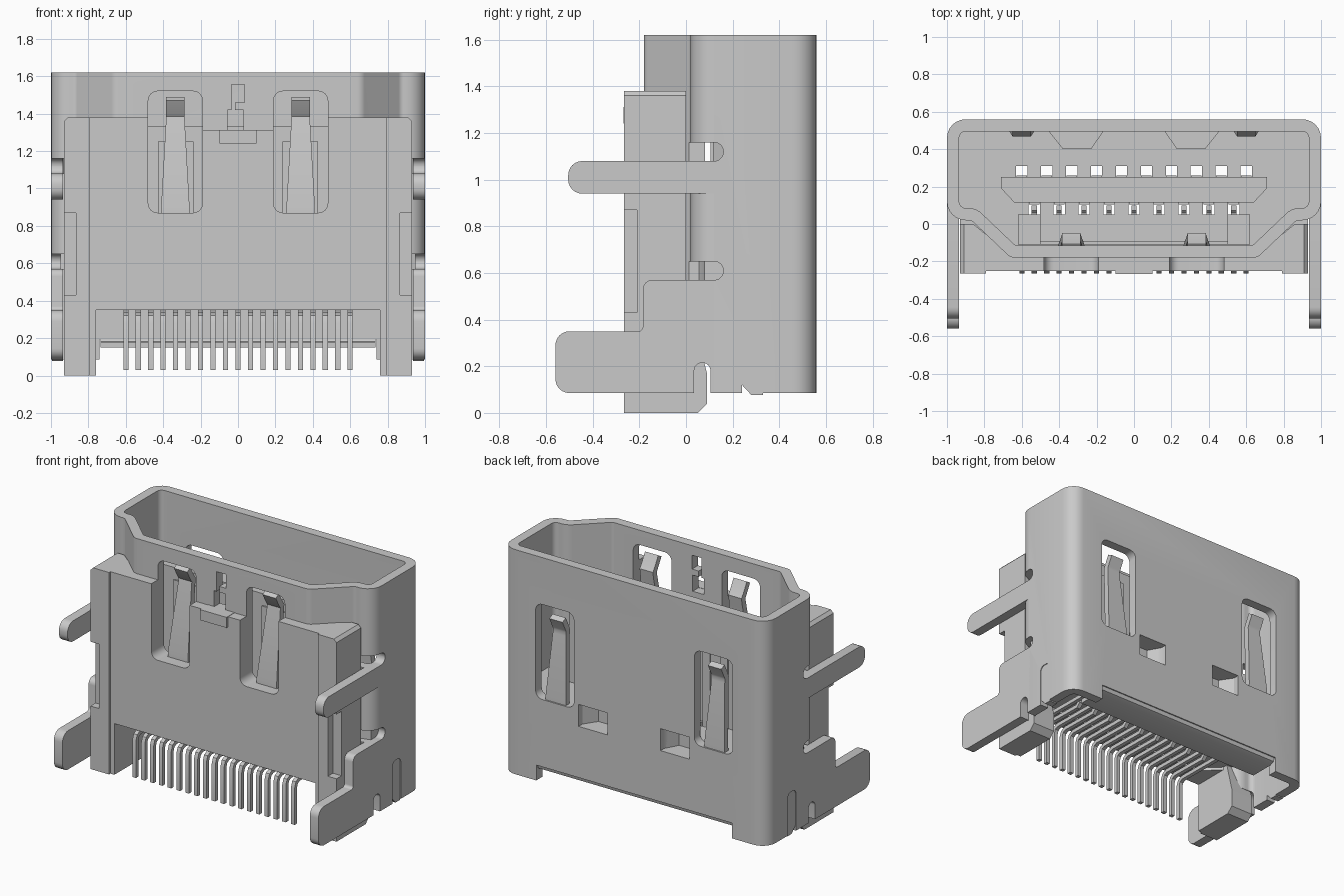
import bpy, bmesh, math
from mathutils import Vector

if "Cube" in bpy.data.objects:
    bpy.data.objects.remove(bpy.data.objects["Cube"], do_unlink=True)

TONE = (0.59, 0.59, 0.59, 1)
grey = bpy.data.materials.new("plain grey")
grey.use_nodes = True
grey.diffuse_color = TONE
grey.node_tree.nodes["Principled BSDF"].inputs["Base Color"].default_value = TONE
SIDES = {"left": 1, "right": -1}


def rounded(points, steps=6):
    """Polygon of (a, b, radius) corners turned into a filleted outline."""
    out = []
    for i, (a, b, r) in enumerate(points):
        p = Vector((a, b))
        u = (Vector(points[i - 1][:2]) - p).normalized()
        v = (Vector(points[(i + 1) % len(points)][:2]) - p).normalized()
        if r == 0:
            out.append(p)
            continue
        half = u.angle(v) / 2
        centre = p + (u + v).normalized() * r / math.sin(half)
        d0 = p + u * r / math.tan(half) - centre
        d1 = p + v * r / math.tan(half) - centre
        sweep = d0.angle_signed(d1)
        for k in range(steps + 1):
            t = -sweep * k / steps
            out.append(centre + Vector((d0.x * math.cos(t) - d0.y * math.sin(t),
                                        d0.x * math.sin(t) + d0.y * math.cos(t))))
    return out


def mirrored(points):
    """Left half of an outline completed with its mirror image."""
    return points + [(-p[0], *p[1:]) for p in reversed(points)]


def place(p, axis, t):
    return {"x": (t, p[0], p[1]), "y": (p[0], t, p[1]), "z": (p[0], p[1], t)}[axis]


def finish(name, bm):
    mesh = bpy.data.meshes.new(name)
    bm.to_mesh(mesh)
    bm.free()
    mesh.materials.append(grey)
    ob = bpy.data.objects.new(name, mesh)
    bpy.context.collection.objects.link(ob)
    return ob


def prism(name, outline, axis, lo, hi):
    bm = bmesh.new()
    low = [bm.verts.new(place(p, axis, lo)) for p in outline]
    top = [bm.verts.new(place(p, axis, hi)) for p in outline]
    bm.faces.new(low)
    bm.faces.new(top)
    for i in range(len(low)):
        bm.faces.new((low[i - 1], low[i], top[i], top[i - 1]))
    bmesh.ops.recalc_face_normals(bm, faces=bm.faces)
    return finish(name, bm)


def box(name, x0, x1, y0, y1, z0, z1):
    return prism(name, [(x0, y0), (x1, y0), (x1, y1), (x0, y1)], "z", z0, z1)


def bake(ob):
    """Apply the modifiers, keeping the old mesh if nothing would remain."""
    graph = bpy.context.evaluated_depsgraph_get()
    mesh = bpy.data.meshes.new_from_object(ob.evaluated_get(graph))
    ob.modifiers.clear()
    if mesh.polygons:
        ob.data = mesh


def carve(ob, cutters):
    for c in cutters:
        m = ob.modifiers.new("cut", "BOOLEAN")
        m.operation, m.solver, m.object = "DIFFERENCE", "EXACT", c
        bake(ob)


def strip(name, x, path, thickness):
    """Bent metal strip along (y, z, half width) stations."""
    bm = bmesh.new()
    rows = [(bm.verts.new((x - w, y, z)), bm.verts.new((x + w, y, z))) for y, z, w in path]
    for a, b in zip(rows, rows[1:]):
        bm.faces.new((a[0], a[1], b[1], b[0]))
    ob = finish(name, bm)
    m = ob.modifiers.new("thickness", "SOLIDIFY")
    m.thickness, m.offset, m.use_even_offset = thickness, 0, True
    bake(ob)


# Cutters shared by the parts
def window(x, y0, y1, z0, z1):
    pts = [(x - .145, z0, .05), (x + .145, z0, .05), (x + .145, z1, .05), (x - .145, z1, .05)]
    return prism("window_cutter", rounded(pts), "y", y0, y1)


front_windows = [window(s * .335, -.4, -.05, .87, 1.52) for s in SIDES.values()]
back_windows = [window(s * .6, .4, .7, .65, 1.3) for s in SIDES.values()]
pin_gap = box("pin_gap_cutter", -.76, .76, -.4, .1, -.1, .35)
latch_cutters, slot_cutters, notch_cutters = [], [], []
for s in SIDES.values():
    latch_cutters.append(prism("latch_cutter", [(s * x, y) for x, y in (
        (.42, .6), (.42, .52), (.36, .43), (.25, .43), (.2, .52), (.2, .6))], "z", .54, .69))
    for z0, z1 in ((.57, .65), (.865, .94), (1.08, 1.16)):
        slot = [(-.05, z0, 0), (.16, z0, .039), (.16, z1, .039), (-.05, z1, 0)]
        slot_cutters.append(prism("slot_cutter", rounded(slot), "x", s * .862, s * 1.1))
    for y0, y1, z1 in ((.035, .105, .215), (.24, .33, .37)):
        slot = [(y0, -.1, 0), (y1, -.1, 0), (y1, z1, .034), (y0, z1, .034)]
        slot_cutters.append(prism("slot_cutter", rounded(slot), "x", s * .85, s * 1.1))
    notch_cutters.append(box("notch_cutter", s * .865, s * 1.1, -.4, -.21, .43, .87))
    notch_cutters.append(prism("corner_cutter", [(s * .96, 1.33), (s * .96, 1.41), (s * .88, 1.41)],
                               "y", -.4, .1))

# Metal shell: outer block hollowed by the cavity
outer = mirrored([(-1, .56, .1), (-1, .02, .1), (-.87, .02, .04), (-.66, -.18, .06)])
inner = mirrored([(-.935, .495, .035), (-.935, .085, .035), (-.844, .085, .1), (-.634, -.115, .03)])
shell = prism("shell", rounded(outer), "z", .085, 1.62)
cavity = prism("cavity_cutter", rounded(inner), "z", -.2, 2)
shell_cuts = [box("seam_cutter", -.035, .035, -.3, 0, 1.46, 1.555),
              box("seam_cutter", -.055, .03, -.3, 0, 1.31, 1.42),
              box("seam_cutter", -.035, -.015, -.3, 0, 1.4, 1.48),
              box("back_edge_cutter", -.74, .74, .4, .7, 0, .19)]
carve(shell, [cavity, pin_gap] + front_windows + back_windows + latch_cutters
      + slot_cutters + shell_cuts)

# Folded flap under the back wall
prism("back_flap", [(.555, .2), (.545, .165), (.51, .15), (.34, .15), (.34, .18), (.49, .185),
                    (.5, .2)], "x", -.735, .735)

# Plastic front body
outline = mirrored([(-.65, -.17), (-.86, 0), (-.93, 0), (-.93, -.265), (-.79, -.265), (-.79, -.25)])
body = prism("front_body", outline, "z", 0, 1.38)
mid_cut = box("mid_cutter", -.2, .2, -.4, .1, 1.31, 1.5)
carve(body, front_windows + [pin_gap, mid_cut] + notch_cutters)
box("front_nub", -.1, .1, -.267, -.18, 1.24, 1.312)

# Plastic base forming the cavity floor, with contact holes
floor = mirrored([(-.95, .51), (-.95, .08), (-.84, .05), (-.64, -.13)])
base = prism("cavity_floor", floor, "z", .37, .65)
PITCH = .1333
back_x = [(i - 4.5) * PITCH for i in range(10)]
front_x = [(i - 4) * PITCH for i in range(9)]
holes = [box("hole_cutter", x - .03, x + .03, .25, .31, .2, .8) for x in back_x]
holes += [box("hole_cutter", x - .03, x + .03, .05, .115, .2, .8) for x in front_x]
carve(base, holes + latch_cutters)

# Tongue with its contacts
tongue = mirrored([(-.71, .25), (-.71, .19), (-.64, .115)])
prism("tongue", tongue, "z", .6, 1.33)
for x in back_x:
    box("back_contact", x - .028, x + .028, .22, .258, .5, 1.25)
for x in front_x:
    box("front_contact", x - .028, x + .028, .105, .14, .5, 1.25)

# Solder pins, alternating between the two contact rows
for i in range(19):
    y = .23 if i % 2 == 0 else .085
    path = [(y, .55), (y, .34), (y - .02, .32), (-.21, .325), (-.24, .31), (-.251, .28), (-.251, .03)]
    strip("pin", (i - 9) * PITCH / 2, [(a, b, .0135) for a, b in path], .027)

for side, s in SIDES.items():
    # Mounting legs
    lower = [(.13, .085, 0), (-.56, .085, .06), (-.56, .35, .06), (-.185, .35, .02),
             (-.185, .57, .04), (.13, .57, 0)]
    leg = prism(side + "_lower_leg", rounded(lower), "x", s * .935, s)
    carve(leg, slot_cutters)
    upper = [(.13, .94, 0), (-.505, .94, .06), (-.505, 1.08, .06), (.13, 1.08, 0)]
    prism(side + "_upper_leg", rounded(upper), "x", s * .935, s)
    # Feet and side tabs
    prism(side + "_foot", [(-.1, 0), (.05, 0), (.09, .04), (.09, .17), (.04, .37), (-.1, .37)],
          "x", s * .76, s * .93)
    prism(side + "_side_tab", rounded([(.24, .12, 0), (.28, .077, 0), (.33, .077, 0),
                                       (.33, .37, .03), (.24, .37, .03)]), "x", s * .935, s * .995)
    box(side + "_floor_rib", s * .5, s * .62, -.11, .05, .6, .75)
    # Latch pockets pressed into the back wall
    pocket = prism(side + "_latch_pocket", [(s * x, y) for x, y in (
        (.46, .5), (.38, .4), (.23, .4), (.16, .5))], "z", .5, .72)
    carve(pocket, latch_cutters)
    # Contact springs
    strip(side + "_front_spring", s * .335, [(-.15, .85, .078), (-.15, .9, .076), (-.075, 1.36, .05),
          (-.07, 1.39, .05), (-.085, 1.41, .05), (-.125, 1.48, .05)], .04)
    strip(side + "_back_spring", s * .6, [(.53, .63, .078), (.53, .68, .076), (.49, 1.1, .05),
          (.487, 1.13, .05), (.495, 1.15, .05), (.53, 1.22, .05)], .04)
box("floor_ledge", -.5, .5, -.11, -.09, .6, .7)

# Remove cutters, smooth the curved faces
for ob in list(bpy.data.objects):
    if ob.name.split(".")[0].endswith("_cutter"):
        bpy.data.objects.remove(ob, do_unlink=True)
bpy.ops.object.select_all(action="DESELECT")
for ob in bpy.context.collection.objects:
    if ob.type == "MESH":
        ob.select_set(True)
        bpy.context.view_layer.objects.active = ob
bpy.ops.object.shade_smooth_by_angle(angle=math.radians(30))
